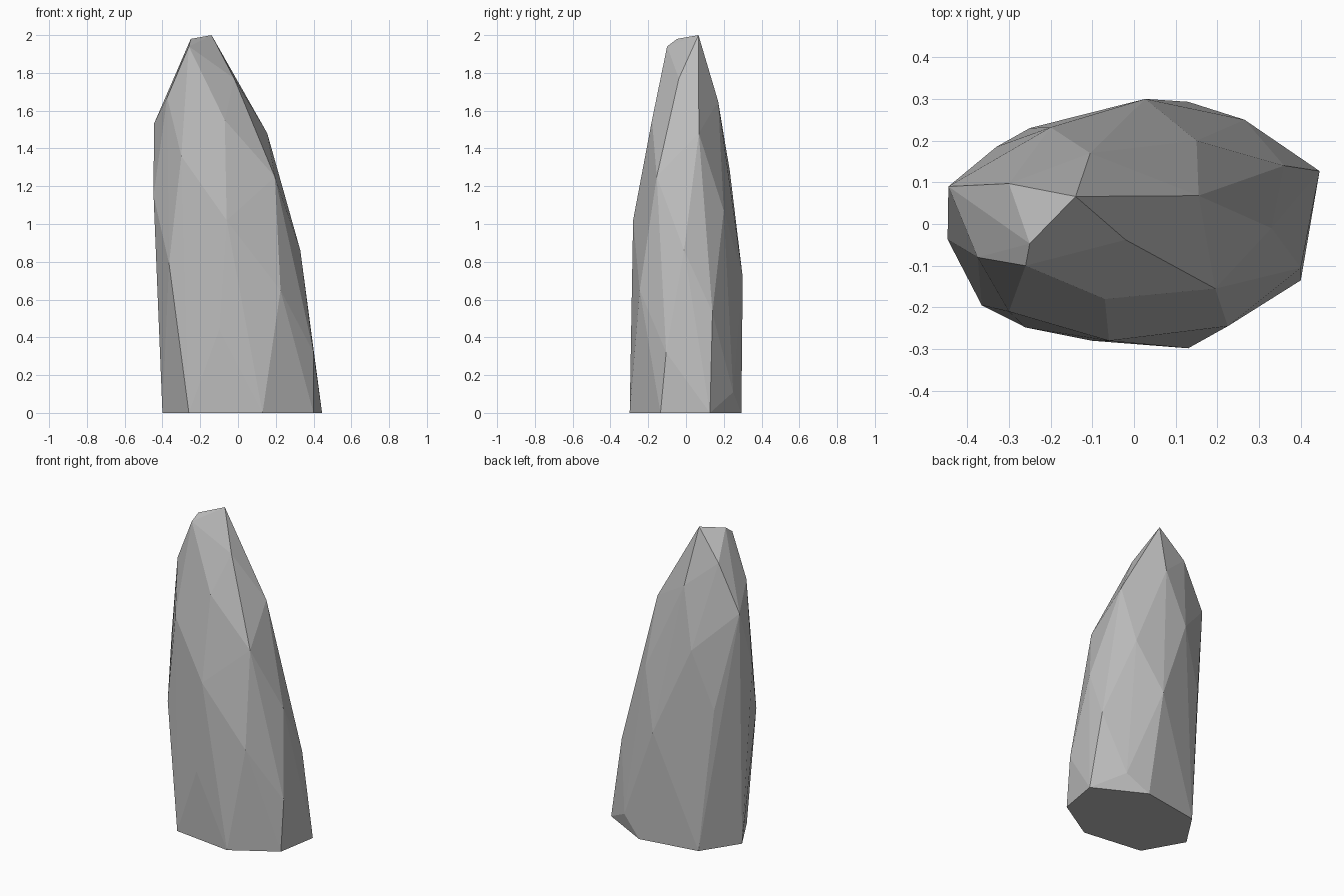
import bpy, bmesh, math

if "Cube" in bpy.data.objects:
    bpy.data.objects.remove(bpy.data.objects["Cube"])

# Stone colour
stone = bpy.data.materials.new("grey_stone")
stone.diffuse_color = (0.5, 0.5, 0.5, 1)
stone.use_nodes = True
stone.node_tree.nodes["Principled BSDF"].inputs["Base Color"].default_value = stone.diffuse_color

# Corner points of the chiselled boulder, grouped from base to tip
base = [(.13, -.298), (.40, -.135), (.445, .127), (.13, .293),
        (-.25, .23), (-.40, 0), (-.26, -.248)]
lower = [(.265, .25, .11), (.40, -.105, .32), (-.10, -.28, .44),
         (.36, .14, .53), (.225, -.245, .65), (.027, .30, .72)]
middle = [(-.365, -.195, .79), (.33, -.01, .86), (-.33, .185, .91),
          (-.06, -.28, 1.02), (.15, .20, 1.07), (-.447, -.037, 1.15)]
upper = [(.195, -.155, 1.25), (-.20, .232, 1.28), (-.30, -.21, 1.36),
         (.155, .068, 1.48), (-.445, .09, 1.53), (-.07, -.18, 1.55)]
tip = [(-.105, .17, 1.65), (-.375, -.08, 1.67), (-.02, -.038, 1.77),
       (-.30, .097, 1.82), (-.26, -.10, 1.94), (-.25, -.047, 1.98),
       (-.14, .066, 2.0)]

# Wrap the points in a faceted convex skin
bm = bmesh.new()
for p in [(x, y, 0) for x, y in base] + lower + middle + upper + tip:
    bm.verts.new(p)
hull = bmesh.ops.convex_hull(bm, input=bm.verts[:])
spare = {g for g in hull["geom_interior"] + hull["geom_unused"]
         if isinstance(g, bmesh.types.BMVert)}
bmesh.ops.delete(bm, geom=list(spare), context="VERTS")

# Merge the base into a single flat face
bmesh.ops.dissolve_limit(bm, angle_limit=math.radians(1),
                         verts=bm.verts[:], edges=bm.edges[:])
bmesh.ops.recalc_face_normals(bm, faces=bm.faces[:])

mesh = bpy.data.meshes.new("standing_rock")
bm.to_mesh(mesh)
bm.free()
mesh.materials.append(stone)
rock = bpy.data.objects.new("standing_rock", mesh)
bpy.context.collection.objects.link(rock)
